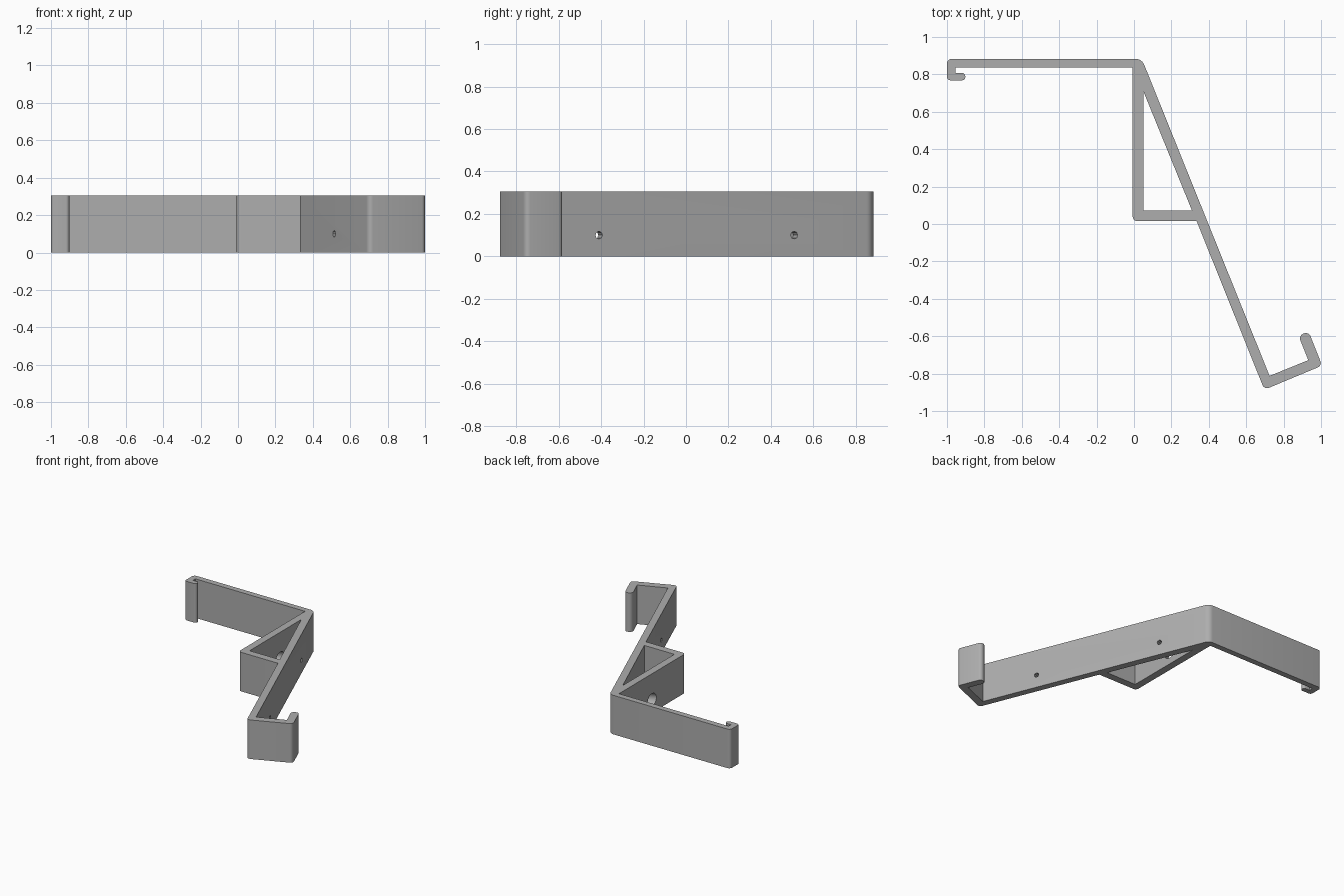
import bpy
import bmesh
import math
from mathutils import Vector

old = bpy.data.objects.get("Cube")
if old:
    bpy.data.objects.remove(old, do_unlink=True)

HEIGHT = 0.305

grey = bpy.data.materials.new("mid_grey_plastic")
grey.use_nodes = True
colour = (0.42, 0.42, 0.42, 1)
grey.diffuse_color = colour
grey.node_tree.nodes["Principled BSDF"].inputs["Base Color"].default_value = colour


def rounded(corners, steps=6):
    """Turn (x, y, radius) corners into an outline with arcs."""
    points = []
    for i, (x, y, r) in enumerate(corners):
        p = Vector((x, y))
        if r == 0:
            points.append(p)
            continue
        a = (Vector(corners[i - 1][:2]) - p).normalized()
        b = (Vector(corners[(i + 1) % len(corners)][:2]) - p).normalized()
        half = a.angle(b) / 2
        centre = p + (a + b).normalized() * r / math.sin(half)
        start = p + a * r / math.tan(half) - centre
        end = p + b * r / math.tan(half) - centre
        sweep = start.angle(end)
        for k in range(steps + 1):
            t = k / steps
            points.append(centre + (start * math.sin((1 - t) * sweep)
                                    + end * math.sin(t * sweep)) / math.sin(sweep))
    return points


def finish(name, bm):
    bmesh.ops.recalc_face_normals(bm, faces=bm.faces)
    mesh = bpy.data.meshes.new(name)
    bm.to_mesh(mesh)
    bm.free()
    mesh.materials.append(grey)
    obj = bpy.data.objects.new(name, mesh)
    bpy.context.collection.objects.link(obj)
    return obj


def prism(name, outline, z0, z1):
    bm = bmesh.new()
    face = bm.faces.new([bm.verts.new((p.x, p.y, z0)) for p in outline])
    top = bmesh.ops.extrude_face_region(bm, geom=[face])
    verts = [v for v in top["geom"] if isinstance(v, bmesh.types.BMVert)]
    bmesh.ops.translate(bm, verts=verts, vec=(0, 0, z1 - z0))
    return finish(name, bm)


def drill(name, centre, axis, radius, length, sides):
    bm = bmesh.new()
    bmesh.ops.create_cone(bm, cap_ends=True, segments=sides, radius1=radius,
                          radius2=radius, depth=length)
    obj = finish(name, bm)
    obj.rotation_mode = 'QUATERNION'
    obj.rotation_quaternion = axis.to_track_quat('Z', 'Y')
    obj.location = centre
    return obj


# Bracket outline: long arm, sloping bar, angled hook, triangular brace, small clip
outline = rounded([
    (-1, 0.883, 0.025), (0.042, 0.883, 0.05),
    (0.725, -0.812, 0), (0.932, -0.728, 0),
    (0.879, -0.597, 0.027), (0.934, -0.575, 0.027),
    (1.006, -0.757, 0.025), (0.697, -0.886, 0.027),
    (0.335, 0.015, 0), (-0.007, 0.015, 0.025),
    (-0.007, 0.838, 0), (-0.955, 0.838, 0),
    (-0.955, 0.808, 0), (-0.902, 0.808, 0.018),
    (-0.902, 0.768, 0.018), (-1, 0.768, 0.02),
])
bracket = prism("bracket", outline, 0, HEIGHT)

# Triangular opening in the brace
opening = rounded([(0.05, 0.072, 0), (0.31, 0.072, 0), (0.05, 0.71, 0)])
cutters = [prism("brace_opening_cutter", opening, -0.1, HEIGHT + 0.1)]

# Screw holes square to the sloping bar, and a wide tool hole in the brace wall
axis = Vector((0.927, 0.374, 0))
for y in (-0.41, 0.51):
    spot = Vector((0.055 + (0.85 - y) * 0.4036, y, 0.1))
    cutters.append(drill("screw_hole_cutter", spot - axis * 0.03, axis, 0.018, 0.12, 8))
cutters.append(drill("tool_hole_cutter", spot - axis * 0.185, axis, 0.05, 0.17, 24))

for cutter in cutters:
    cutter.hide_render = True
    mod = bracket.modifiers.new(cutter.name, 'BOOLEAN')
    mod.operation = 'DIFFERENCE'
    mod.solver = 'EXACT'
    mod.object = cutter

# Bake the cuts and remove the cutters
bpy.context.view_layer.update()
result = bracket.evaluated_get(bpy.context.evaluated_depsgraph_get())
cut_mesh = bpy.data.meshes.new_from_object(result)
bracket.modifiers.clear()
bracket.data = cut_mesh
for cutter in cutters:
    bpy.data.objects.remove(cutter, do_unlink=True)

bpy.ops.object.select_all(action='DESELECT')
bracket.select_set(True)
bpy.context.view_layer.objects.active = bracket
bpy.ops.object.shade_smooth_by_angle(angle=math.radians(30))
